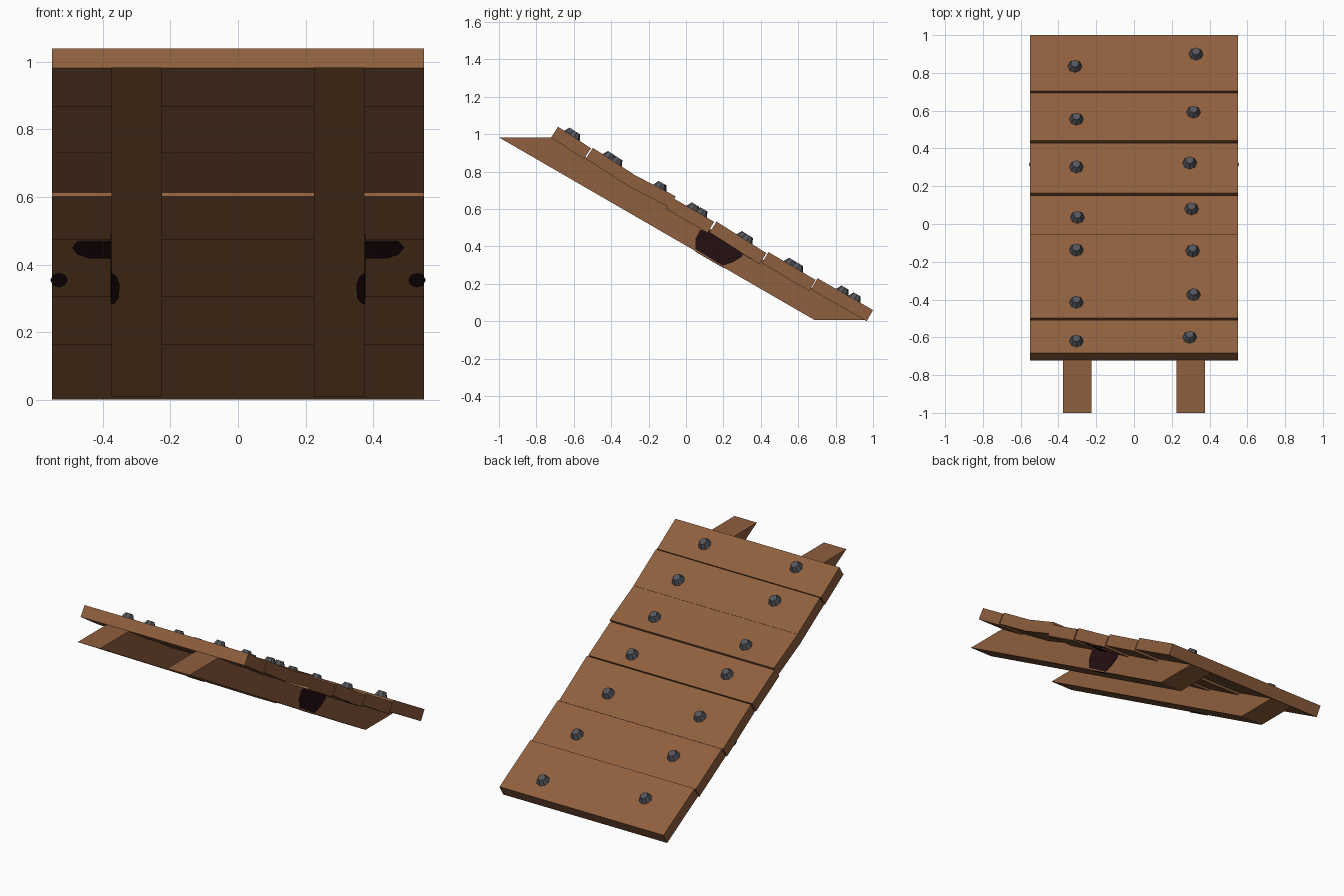
import bpy, bmesh, math
from mathutils import Vector, Matrix

if "Cube" in bpy.data.objects:
    bpy.data.objects.remove(bpy.data.objects["Cube"])


def material(name, rgb):
    m = bpy.data.materials.new(name)
    m.diffuse_color = (*rgb, 1)
    m.use_nodes = True
    m.node_tree.nodes["Principled BSDF"].inputs["Base Color"].default_value = m.diffuse_color
    return m


wood = material("brown wood", (0.275, 0.115, 0.048))
iron = material("dark grey iron", (0.085, 0.09, 0.105))
stain = material("dark stain", (0.018, 0.005, 0.006))


def add_object(name, bm, mat):
    bmesh.ops.recalc_face_normals(bm, faces=bm.faces)
    me = bpy.data.meshes.new(name)
    bm.to_mesh(me)
    bm.free()
    me.materials.append(mat)
    ob = bpy.data.objects.new(name, me)
    bpy.context.collection.objects.link(ob)
    return ob


def prism(name, points, offset, mat):
    """Solid made from a 3D outline pushed along an offset."""
    bm = bmesh.new()
    face = bm.faces.new([bm.verts.new(p) for p in points])
    res = bmesh.ops.extrude_face_region(bm, geom=[face], use_keep_orig=True)
    verts = [v for v in res["geom"] if isinstance(v, bmesh.types.BMVert)]
    bmesh.ops.translate(bm, verts=verts, vec=Vector(offset))
    return add_object(name, bm, mat)


# Two slanted stringers with level-cut ends
beam = [(-1, 0.983), (-0.718, 0.983), (0.967, 0.008), (0.685, 0.008)]
for side in (-1, 1):
    prism("stringer", [(side * 0.225, y, z) for y, z in beam], (side * 0.15, 0, 0), wood)

# Cross planks, each given by the ends of its top edge (y, z)
T = 0.069
planks = [
    ((-0.684, 1.04), (-0.508, 0.925)),
    ((-0.498, 0.927), (-0.283, 0.788)),
    ((-0.290, 0.790), (-0.055, 0.668)),
    ((-0.073, 0.661), (0.150, 0.532)),
    ((0.163, 0.533), (0.430, 0.364)),
    ((0.441, 0.370), (0.693, 0.221)),
    ((0.703, 0.230), (1.0, 0.060)),
]
normals = []
for (y0, z0), (y1, z1) in planks:
    n = Vector((0, z0 - z1, y1 - y0)).normalized()
    normals.append(n)
    a, b = Vector((-0.55, y0, z0)), Vector((-0.55, y1, z1))
    prism("plank", [a, b, b - n * T, a - n * T], (1.1, 0, 0), wood)

# Faceted bolt heads, two per plank: (left x, left y, right x, right y)
bolts = [(-.305, -.62, .295, -.60), (-.305, -.415, .315, -.375),
         (-.305, -.137, .31, -.142), (-.30, .035, .305, .08),
         (-.305, .302, .295, .323), (-.305, .555, .315, .592),
         (-.313, .835, .328, .90)]
for i, (lx, ly, rx, ry) in enumerate(bolts):
    (y0, z0), (y1, z1) = planks[i]
    rot = Vector((0, 0, 1)).rotation_difference(normals[i]).to_matrix().to_4x4()
    for x, y in ((lx, ly), (rx, ry)):
        z = z0 + (z1 - z0) * (y - y0) / (y1 - y0)
        centre = Vector((x, y, z)) + normals[i] * 0.012
        bm = bmesh.new()
        bmesh.ops.create_cone(bm, cap_ends=True, segments=8, radius1=0.041,
                              radius2=0.022, depth=0.036,
                              matrix=Matrix.Translation(centre) @ rot)
        add_object("bolt_head", bm, iron)

# Dark stains: outer stringer side, stringer underside and plank underside
side_spot = [(0.052, 0.385), (0.05, 0.44), (0.075, 0.487), (0.12, 0.485),
             (0.17, 0.460), (0.31, 0.382), (0.30, 0.345), (0.25, 0.315),
             (0.195, 0.297)]
under_spot = [(0.376, 0.375), (0.36, 0.365), (0.351, 0.34), (0.352, 0.305),
              (0.365, 0.288), (0.376, 0.285)]
plank_spot = [(0.375, 0.469), (0.475, 0.469), (0.49, 0.45), (0.475, 0.432),
              (0.44, 0.42), (0.375, 0.42)]
edge_spot = [(0.53 + 0.025 * math.cos(k * math.pi / 4),
              0.355 + 0.02 * math.sin(k * math.pi / 4)) for k in range(8)]


def under_stain(name, outline, p, q, s):
    """Plate on the sloping underside running through p and q (y, z)."""
    slope = (q[0] - p[0]) / (q[1] - p[1])
    n = Vector((0, q[1] - p[1], p[0] - q[0])).normalized()
    pts = [Vector((s * x, p[0] + (z - p[1]) * slope, z)) for x, z in outline]
    prism(name, pts, n * 0.003, stain)


n5 = normals[4] * T
low = [(y - n5.y, z - n5.z) for y, z in planks[4]]
for s in (-1, 1):
    prism("stringer_side_stain", [(s * 0.375, y, z) for y, z in side_spot],
          (s * 0.003, 0, 0), stain)
    under_stain("stringer_bottom_stain", under_spot, beam[0], beam[3], s)
    under_stain("plank_stain", plank_spot, low[0], low[1], s)
    under_stain("plank_edge_stain", edge_spot, low[0], low[1], s)
